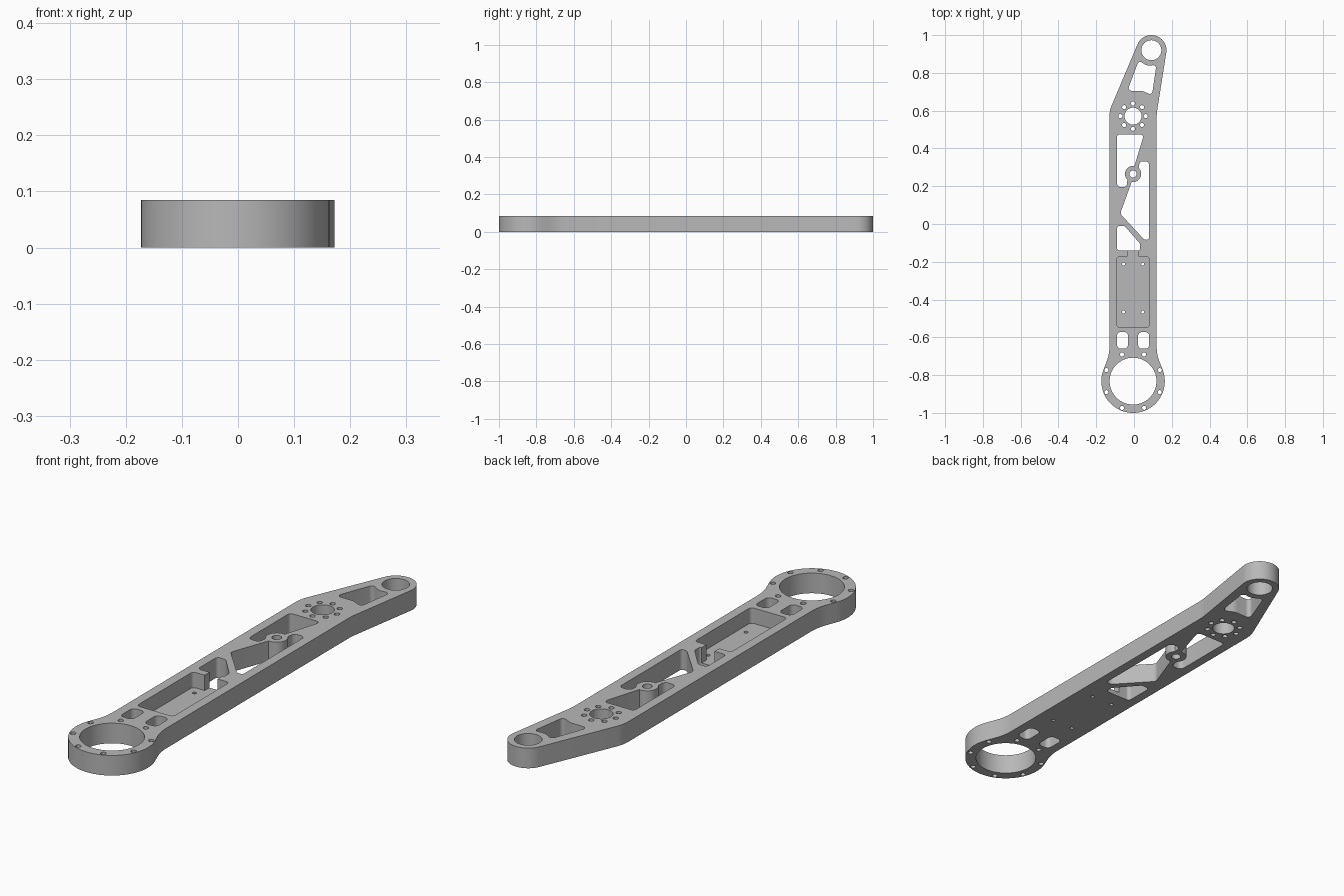
import bpy, bmesh, math
from mathutils import Vector

HEIGHT = 0.085
FLOOR = 0.02
RING = (-0.005, -0.832)
PIVOT = (-0.005, 0.571)
HUB = (-0.005, 0.265)
TIP = (0.092, 0.92)

cube = bpy.data.objects.get("Cube")
if cube:
    bpy.data.objects.remove(cube, do_unlink=True)

metal = bpy.data.materials.new("grey metal")
metal.use_nodes = True
metal.diffuse_color = (0.48, 0.48, 0.48, 1)
metal.node_tree.nodes["Principled BSDF"].inputs["Base Color"].default_value = (0.48, 0.48, 0.48, 1)


def arc(center, r, start, end, n=16):
    """Points along an arc, angles in degrees, as sharp profile corners."""
    angles = [math.radians(start + (end - start) * i / n) for i in range(n + 1)]
    return [(center[0] + r * math.cos(a), center[1] + r * math.sin(a), 0) for a in angles]


def circle(center, r, n=24):
    return arc(center, r, 0, 360, n)[:-1]


def bolt_circle(center, r, hole, first):
    return [circle(p[:2], hole, 16) for p in arc(center, r, first, first + 360, 8)[:-1]]


def fillet(profile, n=8):
    """Round every (x, y, radius) corner of a closed profile."""
    out = []
    for i, (x, y, r) in enumerate(profile):
        p = Vector((x, y))
        if not r:
            out.append(p)
            continue
        a = Vector(profile[i - 1][:2]) - p
        b = Vector(profile[(i + 1) % len(profile)][:2]) - p
        half = a.angle(b) / 2
        t = min(r / math.tan(half), a.length * 0.49, b.length * 0.49)
        a.normalize()
        b.normalize()
        c = p + (a + b).normalized() * (t / math.cos(half))
        u, v = p + a * t - c, p + b * t - c
        turn = u.angle(v)
        for k in range(n + 1):
            f = k / n
            out.append(c + (u * math.sin((1 - f) * turn) + v * math.sin(f * turn)) / math.sin(turn))
    return out


def prism(name, profiles, z0, z1):
    """One object holding an upright prism for each profile."""
    bm = bmesh.new()
    for profile in profiles:
        face = bm.faces.new([bm.verts.new((p.x, p.y, z0)) for p in fillet(profile)])
        top = bmesh.ops.extrude_face_region(bm, geom=[face])["geom"]
        bmesh.ops.translate(bm, vec=(0, 0, z1 - z0),
                            verts=[g for g in top if isinstance(g, bmesh.types.BMVert)])
    bmesh.ops.recalc_face_normals(bm, faces=bm.faces)
    mesh = bpy.data.meshes.new(name)
    bm.to_mesh(mesh)
    bm.free()
    mesh.materials.append(metal)
    obj = bpy.data.objects.new(name, mesh)
    bpy.context.collection.objects.link(obj)
    return obj


def rect(x0, x1, y0, y1, r):
    return [(x0, y0, r), (x1, y0, r), (x1, y1, r), (x0, y1, r)]


# Outer shape: large ring, straight beam, angled tip
outline = (arc(RING, 0.168, 158, 382, 48)
           + [(0.12, -0.69, 0.35), (0.12, 0.585, 0.3)]
           + arc(TIP, 0.08, -9, 157, 24)
           + [(-0.13, 0.6, 0.15), (-0.13, -0.69, 0.35)])
arm = prism("arm_plate", [outline], 0, HEIGHT)

# Bores and bolt circles
holes = [circle(RING, 0.124, 64), circle(PIVOT, 0.045, 32),
         circle(HUB, 0.019), circle(TIP, 0.053, 32)]
holes += bolt_circle(RING, 0.153, 0.011, 22.5)
holes += bolt_circle(PIVOT, 0.067, 0.011, 0)

# Lightening windows, with walls curved around the hub
holes.append([(-0.09, 0.475, 0.015), (0.053, 0.475, 0.015)] + arc(HUB, 0.043, 80, 225)
             + [(-0.037, 0.195, 0.02), (-0.09, 0.195, 0.02)])
holes.append([(0.08, 0.332, 0.02), (0.08, -0.085, 0.015), (0.053, -0.082, 0.015),
              (-0.073, 0.055, 0.02)] + arc(HUB, 0.043, 260, 405) + [(0.03, 0.332, 0.02)])
holes.append([(-0.09, -0.01, 0.015), (-0.05, -0.01, 0.015), (0.033, -0.105, 0.012),
              (0.033, -0.14, 0.012), (-0.09, -0.14, 0.015)])
holes.append([(0.025, 0.865, 0.015), (0.07, 0.837, 0.05), (0.119, 0.843, 0.015),
              (0.095, 0.682, 0.015), (0.045, 0.705, 0.06), (-0.035, 0.705, 0.015)])

# Slots beside the ring and screw holes in the tray
for x in (-0.09, 0.022):
    holes.append(rect(x, x + 0.058, -0.66, -0.572, 0.02))
for x in (-0.055, 0.046):
    for y in (-0.212, -0.466):
        holes.append(circle((x, y), 0.008, 12))
through = prism("through_cutter", holes, -0.05, HEIGHT + 0.05)

# Sunken tray with a channel into the neighbouring window
tray = prism("tray_cutter", [[(-0.09, -0.547, 0.015), (0.08, -0.547, 0.015),
                              (0.08, -0.172, 0.015), (0.025, -0.172, 0),
                              (0.025, -0.13, 0), (-0.035, -0.13, 0),
                              (-0.035, -0.172, 0), (-0.09, -0.172, 0.015)]],
             FLOOR, HEIGHT + 0.05)

# Cut, apply and discard the cutters
bpy.context.view_layer.objects.active = arm
arm.select_set(True)
for cutter in (through, tray):
    cutter.hide_render = True
    mod = arm.modifiers.new(cutter.name, "BOOLEAN")
    mod.operation = "DIFFERENCE"
    mod.solver = "EXACT"
    mod.object = cutter
    bpy.ops.object.modifier_apply(modifier=mod.name)
    bpy.data.objects.remove(cutter, do_unlink=True)

bpy.ops.object.shade_smooth_by_angle(angle=math.radians(30))
